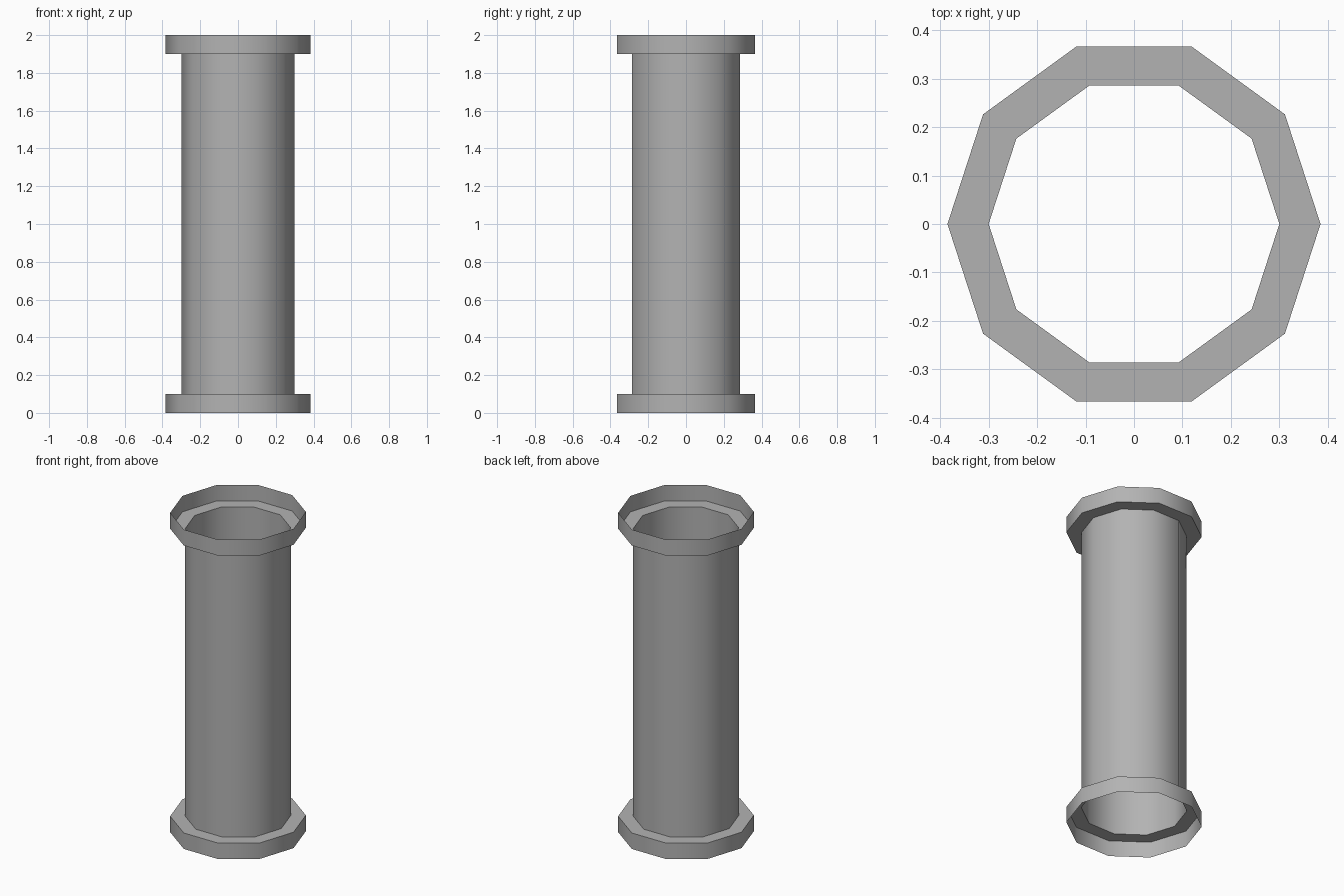
import bpy, bmesh, math

if "Cube" in bpy.data.objects:
    bpy.data.objects.remove(bpy.data.objects["Cube"])

SIDES = 10
# Open sheet profile (radius, height): lower collar, shelf, tube, shelf, upper collar
PROFILE = [(0.385, 0.0), (0.385, 0.1), (0.30, 0.1),
           (0.30, 1.9), (0.385, 1.9), (0.385, 2.0)]


def lathe(name, profile, sides):
    bm = bmesh.new()
    rings = []
    for r, z in profile:
        rings.append([bm.verts.new((r * math.cos(math.tau * i / sides),
                                    r * math.sin(math.tau * i / sides), z))
                      for i in range(sides)])
    for low, high in zip(rings, rings[1:]):
        for i in range(sides):
            j = (i + 1) % sides
            bm.faces.new((low[i], low[j], high[j], high[i]))
    mesh = bpy.data.meshes.new(name)
    bm.to_mesh(mesh)
    bm.free()
    obj = bpy.data.objects.new(name, mesh)
    bpy.context.collection.objects.link(obj)
    return obj


# Hollow ten-sided pipe with an open collar at each end
pipe = lathe("flanged_pipe", PROFILE, SIDES)
bpy.context.view_layer.objects.active = pipe
pipe.select_set(True)
bpy.ops.object.shade_smooth_by_angle(angle=math.radians(40))

# Dark grey metal
metal = bpy.data.materials.new("dark_grey_metal")
metal.diffuse_color = (0.45, 0.45, 0.45, 1.0)
metal.use_nodes = True
metal.node_tree.nodes["Principled BSDF"].inputs["Base Color"].default_value = metal.diffuse_color
pipe.data.materials.append(metal)
